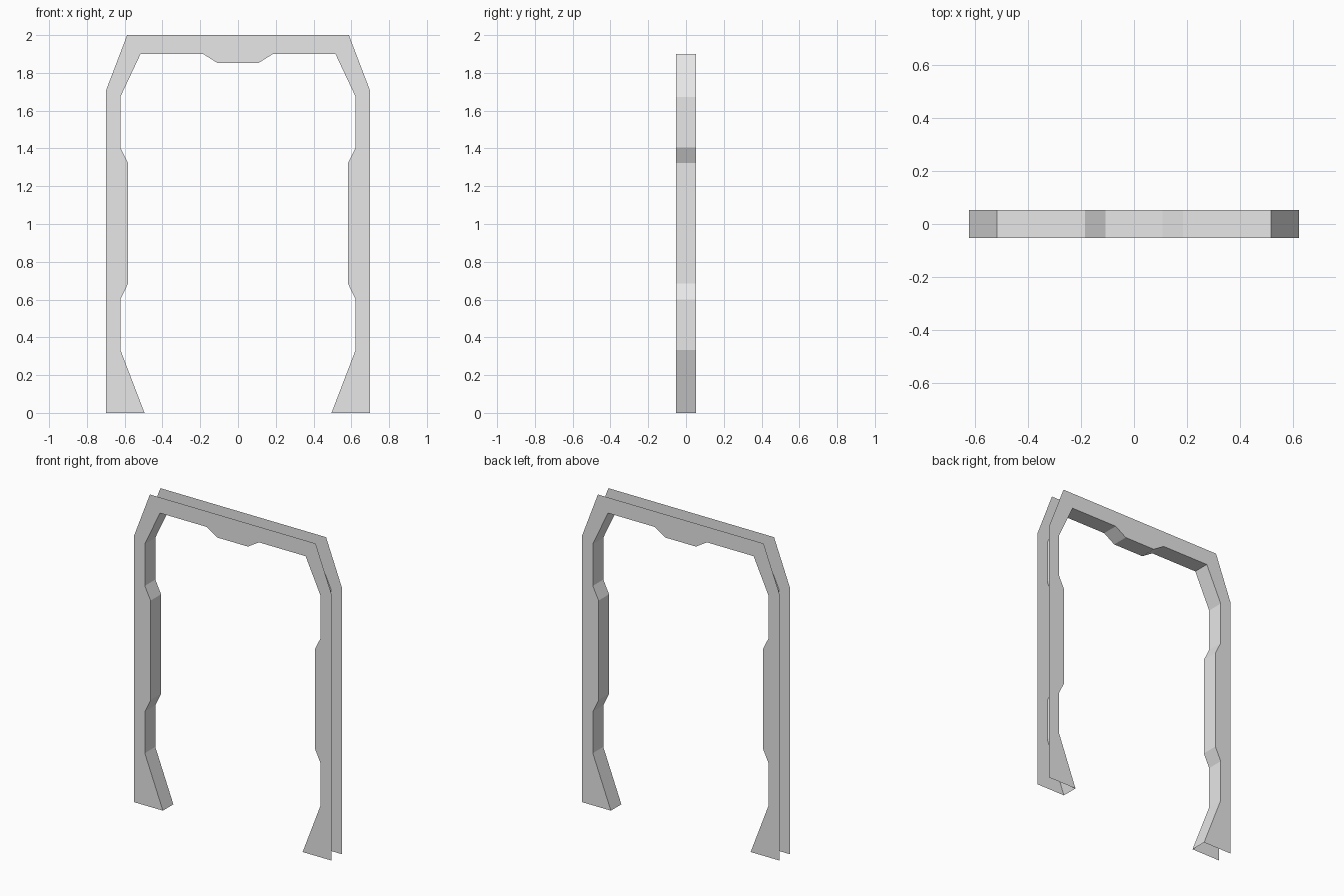
import bpy

if "Cube" in bpy.data.objects:
    bpy.data.objects.remove(bpy.data.objects["Cube"])

HALF_DEPTH = 0.053

# Left half of the outline, from the floor up towards the centre
outer_left = [(-0.70, 0), (-0.70, 1.704), (-0.587, 2.0)]
inner_left = [(-0.495, 0), (-0.623, 0.334), (-0.623, 0.60), (-0.582, 0.685),
              (-0.582, 1.322), (-0.623, 1.405), (-0.623, 1.673), (-0.516, 1.90),
              (-0.185, 1.90), (-0.108, 1.852)]


def mirrored(points):
    return points + [(-x, z) for x, z in reversed(points)]


outer = mirrored(outer_left)
inner = mirrored(inner_left)

grey = bpy.data.materials.new("light grey")
grey.diffuse_color = (0.8, 0.8, 0.8, 1)
grey.use_nodes = True
grey.node_tree.nodes["Principled BSDF"].inputs["Base Color"].default_value = grey.diffuse_color


def add_part(name, verts, faces):
    mesh = bpy.data.meshes.new(name)
    mesh.from_pydata(verts, [], faces)
    mesh.materials.append(grey)
    obj = bpy.data.objects.new(name, mesh)
    bpy.context.collection.objects.link(obj)
    return obj


# Flat front and back frame plates (the outer rim stays open)
outline = outer + inner[::-1]
order = list(range(len(outline)))
add_part("back_plate", [(x, HALF_DEPTH, z) for x, z in outline], [order])
add_part("front_plate", [(x, -HALF_DEPTH, z) for x, z in outline], [order[::-1]])

# Inner lining of the doorway, joining the two plates
n = len(inner)
verts = [(x, y, z) for y in (-HALF_DEPTH, HALF_DEPTH) for x, z in inner]
faces = [(n + i, n + i + 1, i + 1, i) for i in range(n - 1)]
add_part("doorway_lining", verts, faces)
